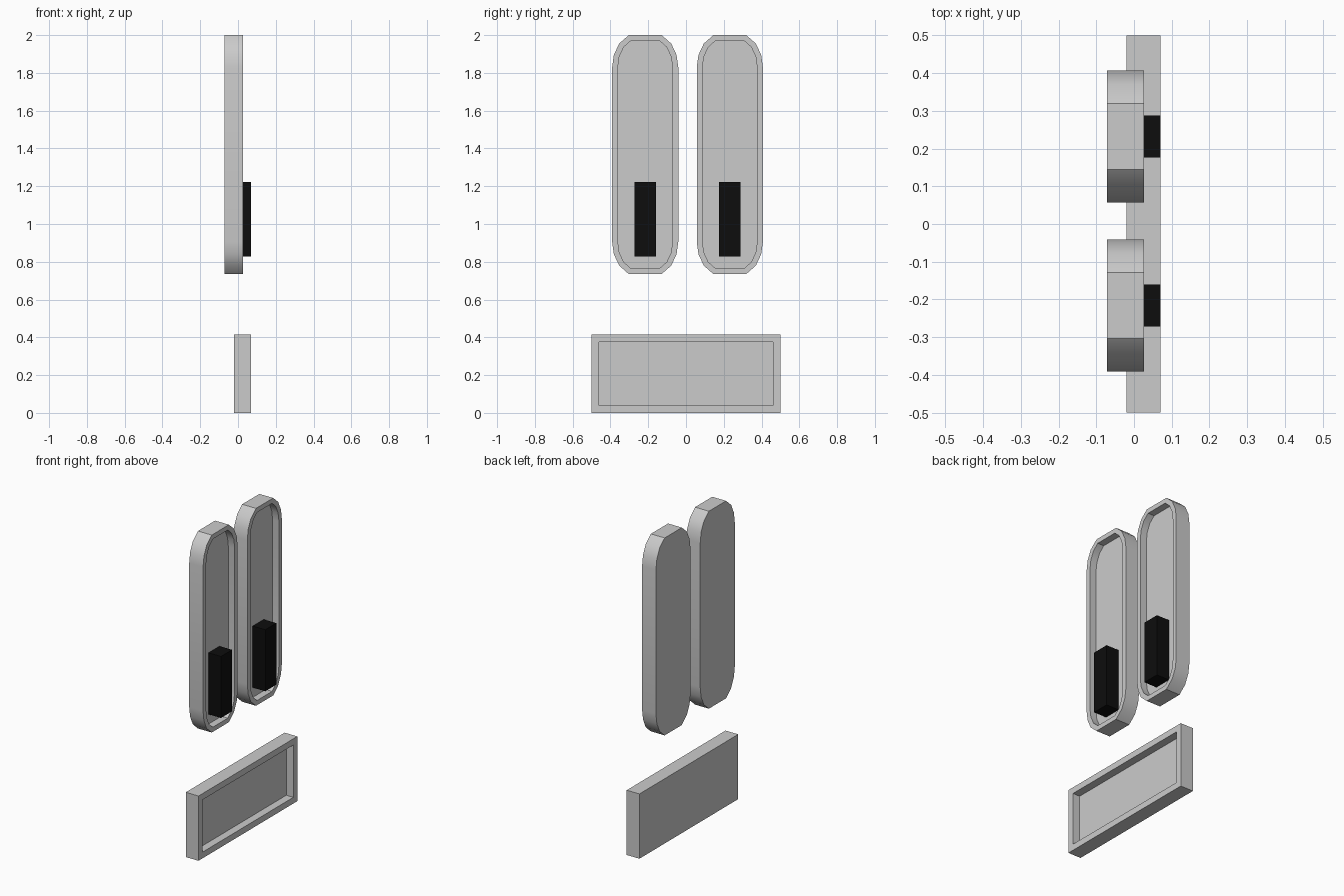
import bpy, bmesh, math

if "Cube" in bpy.data.objects:
    bpy.data.objects.remove(bpy.data.objects["Cube"])


def finish(bm, name, mat=None):
    bmesh.ops.recalc_face_normals(bm, faces=bm.faces)
    mesh = bpy.data.meshes.new(name)
    bm.to_mesh(mesh)
    bm.free()
    obj = bpy.data.objects.new(name, mesh)
    bpy.context.collection.objects.link(obj)
    if mat:
        mesh.materials.append(mat)
    return obj


def slab(name, outline, x0, x1, rim=0, depth=0, mat=None):
    """Extrude a (y, z) outline along x; optionally recess the +x face."""
    bm = bmesh.new()
    back = bm.faces.new([bm.verts.new((x0, y, z)) for y, z in outline])
    ext = bmesh.ops.extrude_face_region(bm, geom=[back], use_keep_orig=True)["geom"]
    for v in (g for g in ext if isinstance(g, bmesh.types.BMVert)):
        v.co.x = x1
    bmesh.ops.recalc_face_normals(bm, faces=bm.faces)
    if rim:
        front = max(bm.faces, key=lambda f: f.calc_center_median().x)
        bmesh.ops.inset_region(bm, faces=[front], thickness=rim, use_even_offset=True)
        floor = bmesh.ops.extrude_discrete_faces(bm, faces=[front])["faces"][0]
        for v in floor.verts:
            v.co.x -= depth
    return finish(bm, name, mat)


def rect(y0, y1, z0, z1):
    return [(y0, z0), (y1, z0), (y1, z1), (y0, z1)]


def rounded(yc, zc, hy, hz, corner):
    """Mirror one corner (insets from side and top) into all four."""
    q = [(hy - a, hz - b) for a, b in corner]
    pts = q + [(y, -z) for y, z in reversed(q)]
    pts += [(-y, -z) for y, z in q] + [(-y, z) for y, z in reversed(q)]
    return [(yc + y, zc + z) for y, z in pts]


black = bpy.data.materials.new("black")
black.diffuse_color = (0.004, 0.004, 0.004, 1)
black.use_nodes = True
black.node_tree.nodes["Principled BSDF"].inputs["Base Color"].default_value = black.diffuse_color

# Lower rectangular tray
slab("lower_tray", rect(-0.5, 0.5, 0, 0.415), -0.02, 0.07, 0.04, 0.05)

# Two rounded panels, each with a black block standing out of its recess
CORNER = [(0.088, 0), (0.037, 0.045), (0.009, 0.105), (0, 0.17)]
for side, yc in (("left", -0.216), ("right", 0.232)):
    panel = slab(side + "_panel", rounded(yc, 1.3675, 0.175, 0.6325, CORNER),
                 -0.072, 0.026, 0.03, 0.045)
    bpy.ops.object.select_all(action='DESELECT')
    panel.select_set(True)
    bpy.context.view_layer.objects.active = panel
    bpy.ops.object.shade_smooth_by_angle(angle=math.radians(30))
    slab(side + "_block", rect(yc - 0.056, yc + 0.056, 0.828, 1.222),
         -0.02, 0.07, mat=black)
